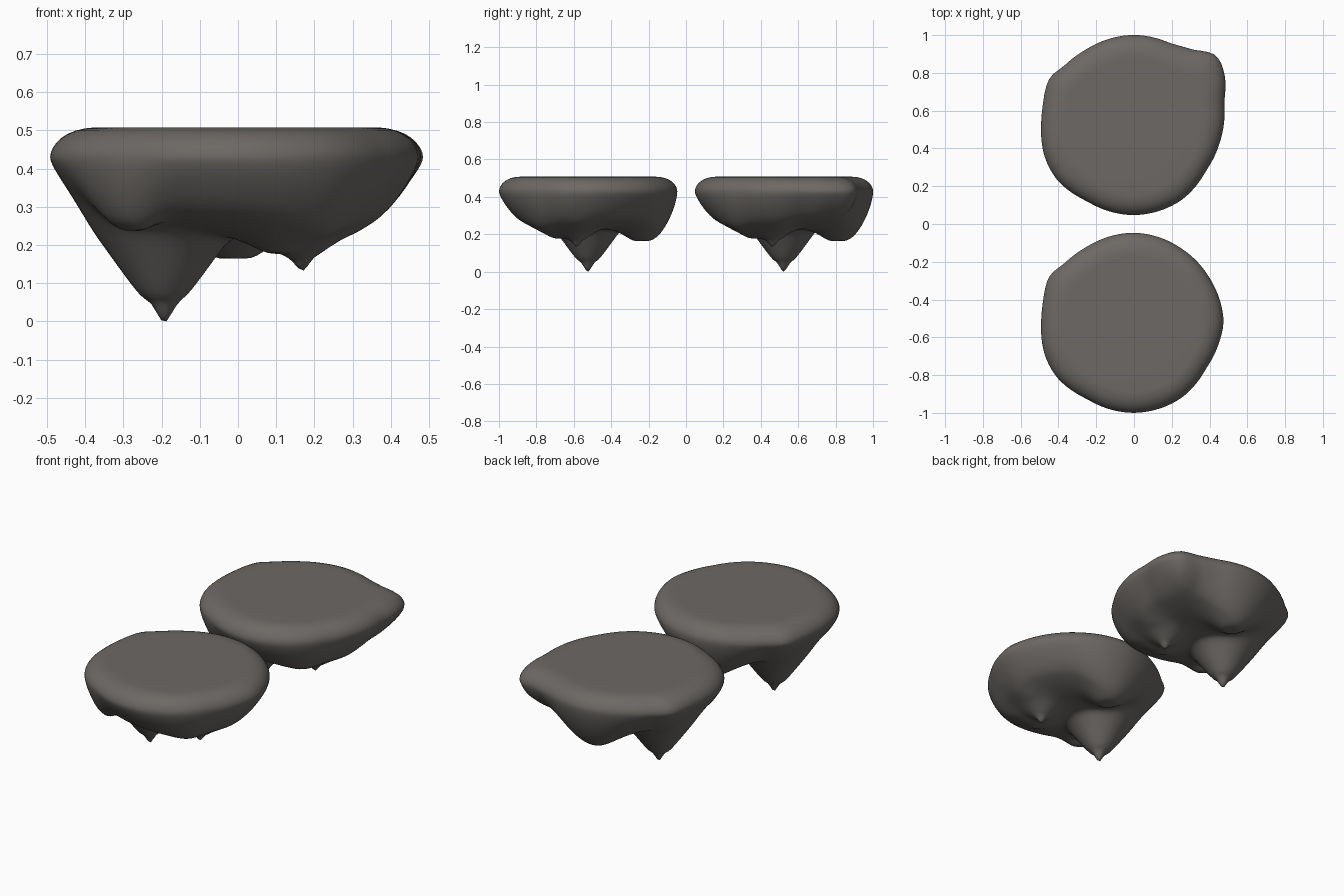
import bpy, bmesh, math

if "Cube" in bpy.data.objects:
    bpy.data.objects.remove(bpy.data.objects["Cube"])

stone = bpy.data.materials.new("grey_brown_stone")
stone.diffuse_color = (0.150, 0.139, 0.129, 1)
stone.use_nodes = True
stone.node_tree.nodes["Principled BSDF"].inputs["Base Color"].default_value = stone.diffuse_color

# rim outline: (angle in degrees, radius)
ROUND = [(0, .475), (30, .466), (57, .468), (90, .479), (122, .475), (141, .486), (150, .516),
         (168, .493), (180, .491), (200, .502), (215, .50), (238, .472), (270, .475),
         (302, .469), (328, .45), (348, .462), (360, .475)]
# the second rock has a bulging lobe on its back right rim
LOBED = [(0, .475), (15, .492), (25, .536), (32, .558), (39, .576), (44.5, .564), (48, .522),
         (56, .495), (65, .475)] + ROUND[3:-1] + [(360, .475)]
# hanging rock points: x, y, tip height, slope, blunt radius
POINTS = [(-.195, 0, .055, 1.42, .065), (.165, -.06, .16, .8, .02), (-.01, .29, .165, .7, .06),
          (.11, -.15, .18, .6, .04), (-.29, -.27, .238, .8, .05), (.27, -.03, .24, .7, .04),
          (.2, -.22, .235, .7, .05)]
LOBE_POINT = [(.36, .33, .31, .8, .06)]
# small sharp tips: x, y, drop, radius
TIPS = [(-.193, 0, .065, .04), (.168, -.06, .03, .03)]
RIM, TOP = .43, .508


def radius(table, deg):
    # averaged over a small window so the outline stays soft
    def straight(deg):
        deg %= 360
        for (a, ra), (b, rb) in zip(table, table[1:]):
            if a <= deg <= b:
                return ra + (rb - ra) * (deg - a) / (b - a)
    return sum(straight(deg + k) for k in (-4, -2, 0, 2, 4)) / 5


def top_height(t):
    u = min(1, max(0, (t - .74) / .26))
    return RIM + (TOP - RIM) * max(0, 1 - u ** 2.4) ** .55


def under_height(x, y, t, points):
    k = .017
    parts = [.225 + .13 * t ** 3]
    for px, py, z, slope, blunt in points:
        d = math.hypot(x - px, y - py)
        parts.append(z + slope * (math.sqrt(max(0, d - blunt * .6) ** 2 + .0004) - .02))
    z = -k * math.log(sum(math.exp(-p / k) for p in parts))
    for px, py, drop, w in TIPS:
        d = math.hypot(x - px, y - py)
        z -= drop * max(0, 1 - d / w)
    z = min(max(z, 0), RIM)
    u = min(1, max(0, (t - .74) / .26))
    return z + (RIM - z) * (1 - max(0, 1 - u ** 2.2) ** .6)


def rock(name, table, points, cy, n=112):
    bm = bmesh.new()
    radii = [radius(table, 360 * i / n) for i in range(n)]
    steps = [i / 36 for i in range(1, 34)] + [.935, .955, .975, .99, .997]

    def ring(t, under):
        vs = []
        for i, r in enumerate(radii):
            a = 2 * math.pi * i / n
            # the lobe and bumps fade to a circle toward the middle
            q = t * (r * t + .475 * (1 - t))
            x, y = q * math.cos(a), q * math.sin(a)
            z = under_height(x, y, t, points) if under else top_height(t)
            vs.append(bm.verts.new((x, y + cy, z)))
        return vs

    # flat top and rounded rim, then the hanging underside
    rings = [ring(t, False) for t in [.35, .74, .78, .82, .87, .91, .94, .965, .985, .996, 1]]
    rings += [ring(t, True) for t in reversed(steps)]
    for a, b in zip(rings, rings[1:]):
        for i in range(n):
            j = (i + 1) % n
            bm.faces.new((a[i], b[i], b[j], a[j]))
    bm.faces.new(rings[0])
    last = bm.verts.new((0, cy, under_height(0, 0, 0, points)))
    for i in range(n):
        bm.faces.new((rings[-1][i], last, rings[-1][(i + 1) % n]))
    bmesh.ops.recalc_face_normals(bm, faces=bm.faces)
    for f in bm.faces:
        f.smooth = True
    me = bpy.data.meshes.new(name)
    bm.to_mesh(me)
    bm.free()
    me.materials.append(stone)
    bpy.context.collection.objects.link(bpy.data.objects.new(name, me))


rock("front_rock_island", ROUND, POINTS, -.525)
rock("back_rock_island", LOBED, POINTS + LOBE_POINT, .522)
